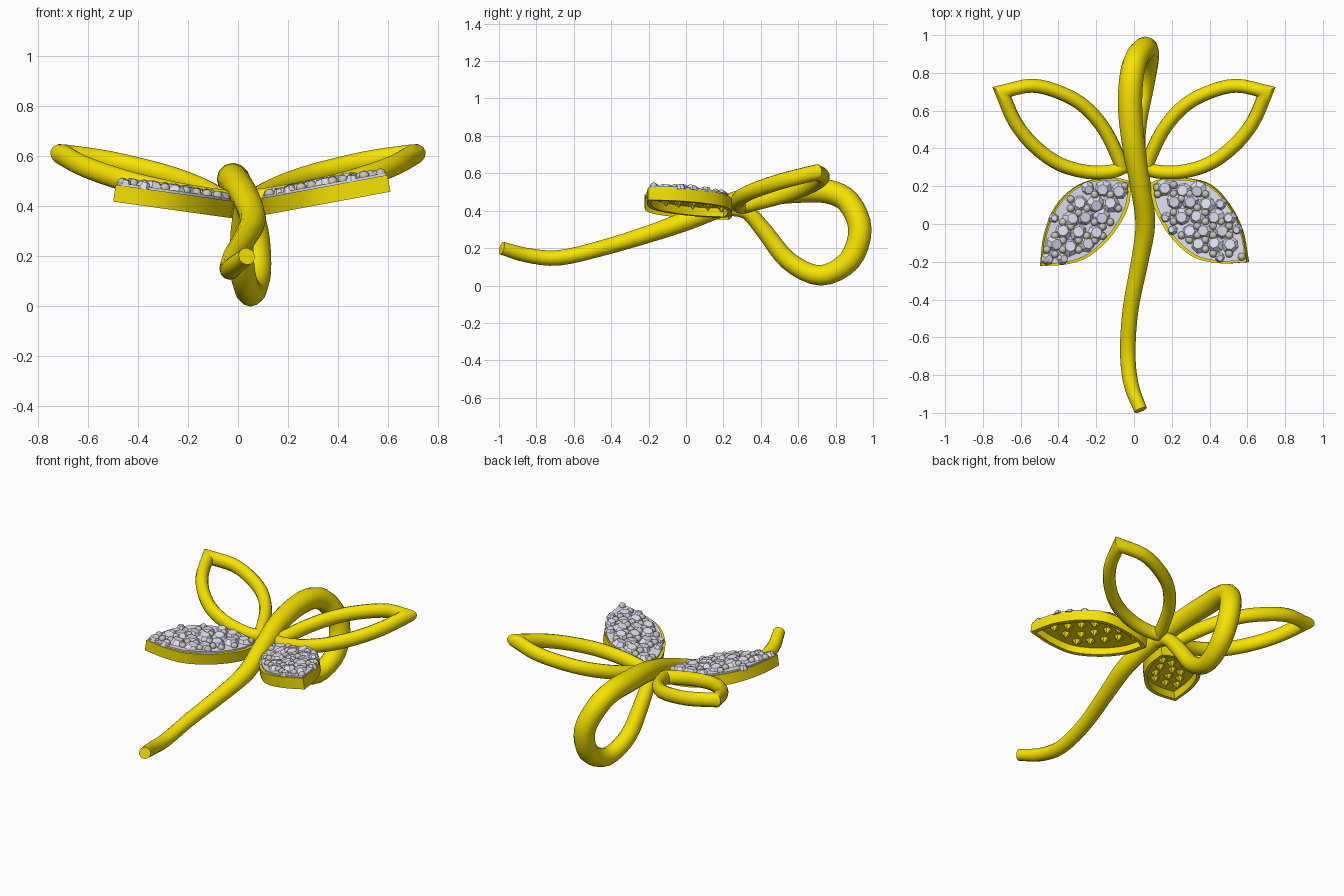
import bpy, bmesh, math, random
from mathutils import Vector, Matrix, Euler
from mathutils.geometry import tessellate_polygon

if "Cube" in bpy.data.objects:
    bpy.data.objects.remove(bpy.data.objects["Cube"])
random.seed(4)


def material(name, rgb):
    m = bpy.data.materials.new(name)
    m.diffuse_color = (*rgb, 1)
    m.use_nodes = True
    m.node_tree.nodes["Principled BSDF"].inputs["Base Color"].default_value = m.diffuse_color
    return m


GOLD = material("gold", (0.93, 0.77, 0.0))
STONE = material("stone", (0.74, 0.74, 0.88))
BEAD = material("bead", (0.56, 0.56, 0.50))


def finish(bm, name, mat, angle=40):
    bmesh.ops.recalc_face_normals(bm, faces=bm.faces)
    me = bpy.data.meshes.new(name)
    bm.to_mesh(me)
    bm.free()
    me.materials.append(mat)
    if angle:
        me.shade_smooth()
        me.set_sharp_from_angle(angle=math.radians(angle))
    ob = bpy.data.objects.new(name, me)
    bpy.context.collection.objects.link(ob)
    return ob


def spline(pts, n=4):
    """Smooth curve through the points (any dimension)."""
    p = [Vector(q) for q in pts]
    p = [2 * p[0] - p[1]] + p + [2 * p[-1] - p[-2]]
    out = []
    for a, b, c, d in zip(p, p[1:], p[2:], p[3:]):
        for k in range(n):
            t = k / n
            out.append(0.5 * (2 * b + (c - a) * t + (2 * a - 5 * b + 4 * c - d) * t * t
                              + (3 * b - a - 3 * c + d) * t ** 3))
    return out + [p[-2]]


def sweep(name, path, radii, section, ref, closed=False):
    """Sweep a section along a path, mitring the corners."""
    bm = bmesh.new()
    rings, n = [], len(path)
    for i, p in enumerate(path):
        a = path[i - 1] if closed or i else p
        b = path[(i + 1) % n] if closed or i < n - 1 else p
        d1, d2 = (p - a).normalized(), (b - p).normalized()
        t = (d1 + d2).normalized()
        miter = min(1.9, 1 / max(0.3, t.dot(d2 if d2.length else d1)))
        u = t.cross(ref).normalized()
        v = u.cross(t)
        ru, rv = radii[i]
        rings.append([bm.verts.new(p + u * s[0] * ru * miter + v * s[1] * rv) for s in section])
    m = len(section)
    for i in range(n if closed else n - 1):
        r, q = rings[i], rings[(i + 1) % n]
        for k in range(m):
            bm.faces.new((r[k], r[(k + 1) % m], q[(k + 1) % m], q[k]))
    if not closed:
        bm.faces.new(rings[0])
        bm.faces.new(rings[-1])
    return finish(bm, name, GOLD)


ROUND = [(math.cos(k * math.tau / 12), math.sin(k * math.tau / 12)) for k in range(12)]
SQUARE = [(1, 1), (-1, 1), (-1, -1), (1, -1)]

# Stem: long tail rising to the centre, then curling down and back in a loop (x, y, z, radius)
stem = spline([(0.035, -0.985, 0.20, 0.035), (-0.015, -0.85, 0.162, 0.039), (-0.033, -0.68, 0.148, 0.041),
               (-0.018, -0.45, 0.20, 0.042), (0.03, -0.2, 0.275, 0.046), (0.06, 0, 0.345, 0.052),
               (0.035, 0.2, 0.425, 0.055), (0.0, 0.4, 0.482, 0.060), (-0.02, 0.6, 0.506, 0.064),
               (-0.015, 0.76, 0.502, 0.064), (0.01, 0.87, 0.445, 0.063), (0.06, 0.93, 0.30, 0.062),
               (0.072, 0.875, 0.135, 0.060), (0.05, 0.72, 0.054, 0.054), (0.02, 0.55, 0.13, 0.050),
               (0.015, 0.42, 0.29, 0.045), (0.025, 0.33, 0.39, 0.040), (0.03, 0.24, 0.41, 0.036)])
# The radius is interpolated along with the path
sweep("stem", [v.xyz for v in stem], [(v[3], v[3]) for v in stem], ROUND, Vector((1, 0, 0)))

# Open petals: pointed tube loops tilted upward
upper = spline([(0.70, 0.70), (0.54, 0.732), (0.39, 0.695), (0.26, 0.62), (0.15, 0.49), (0.06, 0.30)])
lower = spline([(0.06, 0.30), (0.12, 0.278), (0.25, 0.276), (0.40, 0.32), (0.53, 0.415), (0.63, 0.54), (0.70, 0.70)])
for side, word in ((1, "right"), (-1, "left")):
    path = [Vector((side * q.x, q.y, 0.415 + 0.175 * q.x + 0.17 * (q.y - 0.3))) for q in upper[:-1] + lower[:-1]]
    sweep("open_petal_" + word, path, [(0.037, 0.043)] * len(path), ROUND,
          Vector((-side * 0.175, -0.17, 1)).normalized(), True)


def inside(p, poly):
    hit = False
    for a, b in zip(poly, poly[1:] + poly[:1]):
        if (a.y > p.y) != (b.y > p.y) and p.x < (b.x - a.x) * (p.y - a.y) / (b.y - a.y) + a.x:
            hit = not hit
    return hit


def stone_petal(word, outline, slope, z0):
    """Gold rim, setting plate with culets below, faceted stones and beads above."""
    poly = spline(outline[0])[:-1] + spline(outline[1])[:-1]

    def at(p, h):
        return Vector((p.x, p.y, z0 + slope * p.x + h))

    normal = Vector((-slope, 0, 1)).normalized()
    tilt = Vector((0, 0, 1)).rotation_difference(normal).to_matrix().to_4x4()
    mid = sum(poly, Vector((0, 0))) / len(poly)
    rim = [mid + (p - mid) * 0.965 for p in poly]
    sweep("petal_rim_" + word, [at(p, 0.033) for p in rim], [(0.011, 0.034)] * len(rim), SQUARE, normal, True)

    # Plate and the stone bed just above it, bed edge showing over the rim
    for name, h, thick, mat in (("petal_plate_", 0.045, 0.014, GOLD), ("stone_bed_", 0.061, 0.016, STONE)):
        bm = bmesh.new()
        bottom = [bm.verts.new(at(p, h)) for p in rim]
        top = [bm.verts.new(at(p, h + thick)) for p in rim]
        n = len(rim)
        for tri in tessellate_polygon([[p.to_3d() for p in rim]]):
            bm.faces.new([bottom[i] for i in tri])
            bm.faces.new([top[i] for i in tri])
        for i in range(n):
            j = (i + 1) % n
            bm.faces.new((bottom[i], bottom[j], top[j], top[i]))
        finish(bm, name + word, mat, 0)

    # Hexagonal layout of stones with beads in the gaps
    stones, beads, culets = bmesh.new(), bmesh.new(), bmesh.new()
    step = 0.084
    for r in range(-6, 7):
        for c in range(-7, 8):
            base = mid + Vector(((c + 0.5 * (r % 2)) * step, r * step * 0.866))
            p = base + Vector((random.uniform(-1, 1), random.uniform(-1, 1))) * 0.009
            edge = min((p - q).length for q in poly)
            if inside(p, poly) and edge > 0.022:
                size = min(0.052, edge + 0.004)
                wobble = Euler((random.uniform(-.2, .2), random.uniform(-.2, .2), random.random() * 6)).to_matrix().to_4x4()
                lift = 0.078 + 0.07 * min(edge, 0.12)
                bmesh.ops.create_cone(stones, cap_ends=True, segments=7, radius1=size, radius2=size * 0.55, depth=0.028,
                                      matrix=Matrix.Translation(at(p, lift)) @ tilt @ wobble)
                if edge > 0.035:
                    bmesh.ops.create_cone(culets, cap_ends=True, segments=6, radius1=0.001, radius2=0.03, depth=0.036,
                                          matrix=Matrix.Translation(at(p, 0.03)) @ tilt)
            for off in ((0.5, 0.289), (0.5, -0.289)):
                q = base + Vector(off) * step
                edge = min((q - w).length for w in poly)
                if inside(q, poly) and edge > 0.022 and random.random() < 0.62:
                    bmesh.ops.create_icosphere(beads, subdivisions=2, radius=0.021,
                                               matrix=Matrix.Translation(at(q, 0.077 + 0.07 * min(edge, 0.12))))
    # One bead at each pointed end
    for end in (poly[0], poly[len(spline(outline[0])) - 1]):
        q = end + (mid - end).normalized() * 0.04
        bmesh.ops.create_icosphere(beads, subdivisions=2, radius=0.021, matrix=Matrix.Translation(at(q, 0.078)))
    finish(stones, "stones_" + word, STONE, 0)
    finish(culets, "culets_" + word, GOLD, 0)
    finish(beads, "beads_" + word, BEAD, 60)


stone_petal("right", ([(0.09, 0.215), (0.16, 0.238), (0.28, 0.238), (0.40, 0.205), (0.50, 0.10), (0.57, -0.04), (0.60, -0.20)],
                      [(0.60, -0.20), (0.46, -0.205), (0.32, -0.17), (0.20, -0.06), (0.12, 0.08), (0.09, 0.215)]),
            0.185, 0.347)
stone_petal("left", ([(-0.02, 0.225), (-0.10, 0.24), (-0.20, 0.235), (-0.31, 0.19), (-0.41, 0.09), (-0.47, -0.06), (-0.49, -0.22)],
                     [(-0.49, -0.22), (-0.36, -0.21), (-0.24, -0.165), (-0.12, -0.05), (-0.04, 0.09), (-0.02, 0.225)]),
            -0.14, 0.35)
